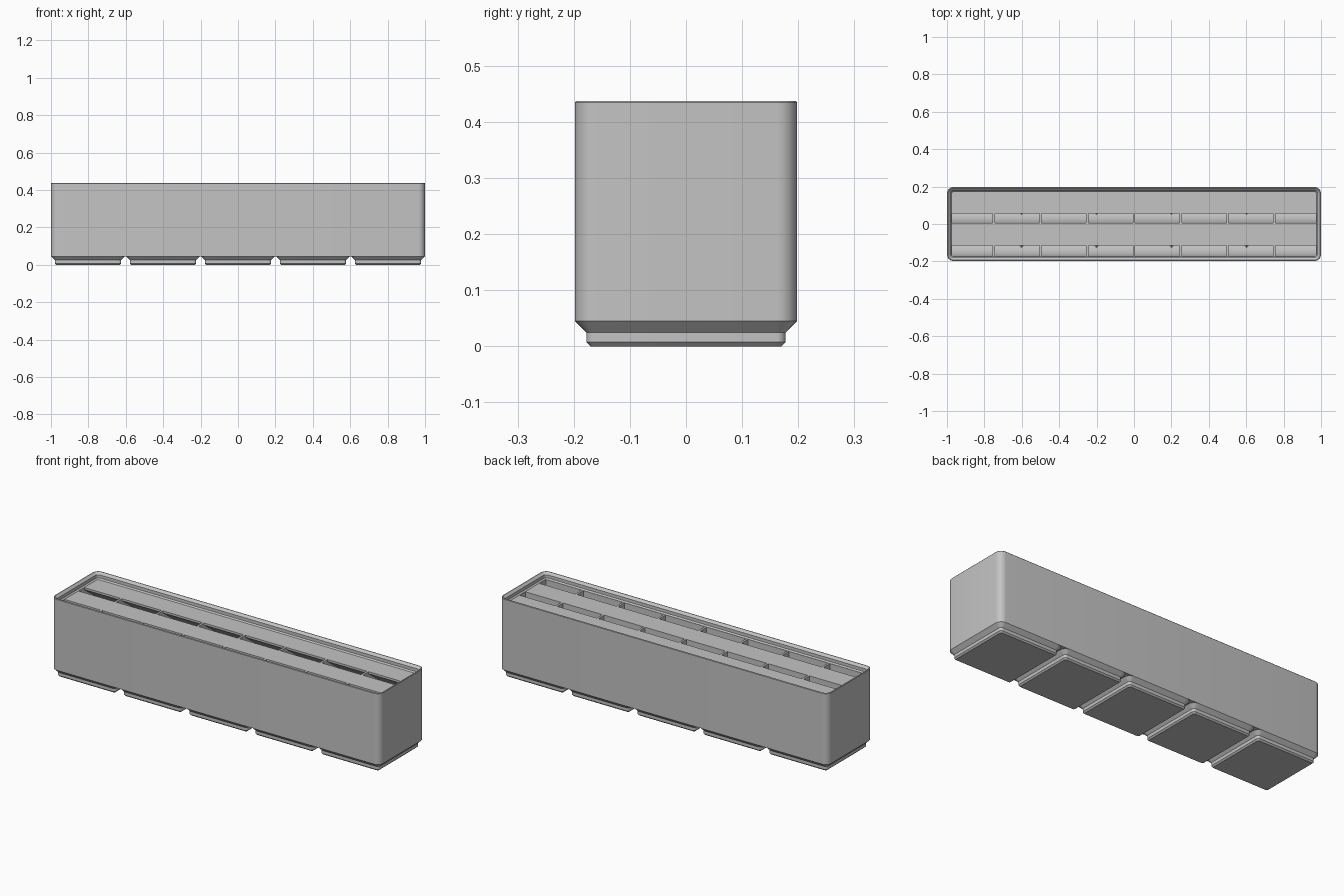
import bpy
import bmesh
from math import sin, cos, pi

if "Cube" in bpy.data.objects:
    bpy.data.objects.remove(bpy.data.objects["Cube"])

grey = bpy.data.materials.new("light grey plastic")
grey.use_nodes = True
grey.diffuse_color = (0.55, 0.55, 0.55, 1)
grey.node_tree.nodes["Principled BSDF"].inputs["Base Color"].default_value = (0.55, 0.55, 0.55, 1)

HALF_X, HALF_Y, RADIUS = 1.0, 0.198, 0.0358
PITCH = 0.401      # spacing of the feet
RIM_BASE = 0.401   # height of the flat top inside the lip
FLOOR = 0.067
WALL = 0.0057      # half the thickness of a divider


def make_object(name, bm):
    bmesh.ops.recalc_face_normals(bm, faces=bm.faces)
    mesh = bpy.data.meshes.new(name)
    bm.to_mesh(mesh)
    bm.free()
    mesh.materials.append(grey)
    obj = bpy.data.objects.new(name, mesh)
    bpy.context.collection.objects.link(obj)
    return obj


def smooth(obj):
    bpy.ops.object.select_all(action="DESELECT")
    obj.select_set(True)
    bpy.context.view_layer.objects.active = obj
    bpy.ops.object.shade_smooth_by_angle(angle=0.5)


def ring(bm, cx, half_x, half_y, inset, z, steps=8):
    """Rounded rectangle, shrunk by inset."""
    r = max(RADIUS - inset, 0.004)
    verts = []
    for q, (sx, sy) in enumerate([(1, 1), (-1, 1), (-1, -1), (1, -1)]):
        for i in range(steps + 1):
            a = (q + i / steps) * pi / 2
            verts.append(bm.verts.new((cx + sx * (half_x - inset - r) + r * cos(a),
                                       sy * (half_y - inset - r) + r * sin(a), z)))
    return verts


def loft(name, cx, half_x, half_y, profile):
    """Closed solid through rings given as (inset, height)."""
    bm = bmesh.new()
    rings = [ring(bm, cx, half_x, half_y, *p) for p in profile]
    for low, high in zip(rings, rings[1:]):
        n = len(low)
        for i in range(n):
            j = (i + 1) % n
            bm.faces.new((low[i], low[j], high[j], high[i]))
    bm.faces.new(rings[0][::-1])
    bm.faces.new(rings[-1])
    return make_object(name, bm)


def prism(bm, outline, x0, x1):
    """Extrude a (y, z) outline along x."""
    a = [bm.verts.new((x0, y, z)) for y, z in outline]
    b = [bm.verts.new((x1, y, z)) for y, z in outline]
    bm.faces.new(a)
    bm.faces.new(b[::-1])
    for i in range(len(a)):
        j = (i + 1) % len(a)
        bm.faces.new((a[i], b[i], b[j], a[j]))


def cavity_outline(front, tip, back, scoop=0.14, steps=12):
    """Curved front scoop, flat floor, back wall and sloping label tab."""
    pts = [(front, 0.42)]
    for i in range(steps + 1):
        a = i / steps * pi / 2
        pts.append((front + scoop * (1 - cos(a)), FLOOR + scoop * (1 - sin(a))))
    tab = RIM_BASE - 0.0115
    pts += [(back, FLOOR), (back, tab - 0.73 * (back - tip)), (tip, tab), (tip, 0.42)]
    return pts


# Bin body with stepped stacking lip
body = loft("bin_body", 0, HALF_X, HALF_Y, [
    (0, 0.0453), (0, 0.4345), (0.002, 0.437), (0.0055, 0.437),
    (0.0181, 0.4249), (0.0181, 0.4077), (0.0248, RIM_BASE)])

# Two rows of eight compartments
rows = [(-0.172, -0.116, -WALL), (WALL, 0.055, 0.19)]
bm = bmesh.new()
for row in rows:
    for k in range(8):
        x0 = max(-1 + k * 0.25 + WALL, -0.974)
        x1 = min(-0.75 + k * 0.25 - WALL, 0.974)
        prism(bm, cavity_outline(*row), x0, x1)
cutter = make_object("compartment_cutter", bm)
cutter.hide_render = True
cut = body.modifiers.new("compartments", "BOOLEAN")
cut.operation = "DIFFERENCE"
cut.solver = "EXACT"
cut.object = cutter
bpy.context.view_layer.objects.active = body
bpy.ops.object.modifier_apply(modifier=cut.name)
bpy.data.objects.remove(cutter)
smooth(body)

# Low floor ridges above the gaps between feet
for k in range(4):
    x = (k - 1.5) * PITCH
    bm = bmesh.new()
    for front, tip, back in rows:
        ends = []
        for y in (front, back):
            ends.append([bm.verts.new((x + dx, y, z)) for dx, z in
                         ((-0.036, FLOOR), (0.036, FLOOR), (0, 0.105))])
        bm.faces.new(ends[0])
        bm.faces.new(ends[1][::-1])
        for i in range(3):
            j = (i + 1) % 3
            bm.faces.new((ends[0][i], ends[1][i], ends[1][j], ends[0][j]))
    make_object(f"floor_ridge_{k + 1}", bm)

# Five stepped feet
for k in range(5):
    foot = loft(f"foot_{k + 1}", (k - 2) * PITCH, HALF_Y, HALF_Y, [
        (0.0282, 0), (0.0205, 0.0076), (0.0205, 0.0248), (0, 0.0453), (0.006, 0.05)])
    smooth(foot)
